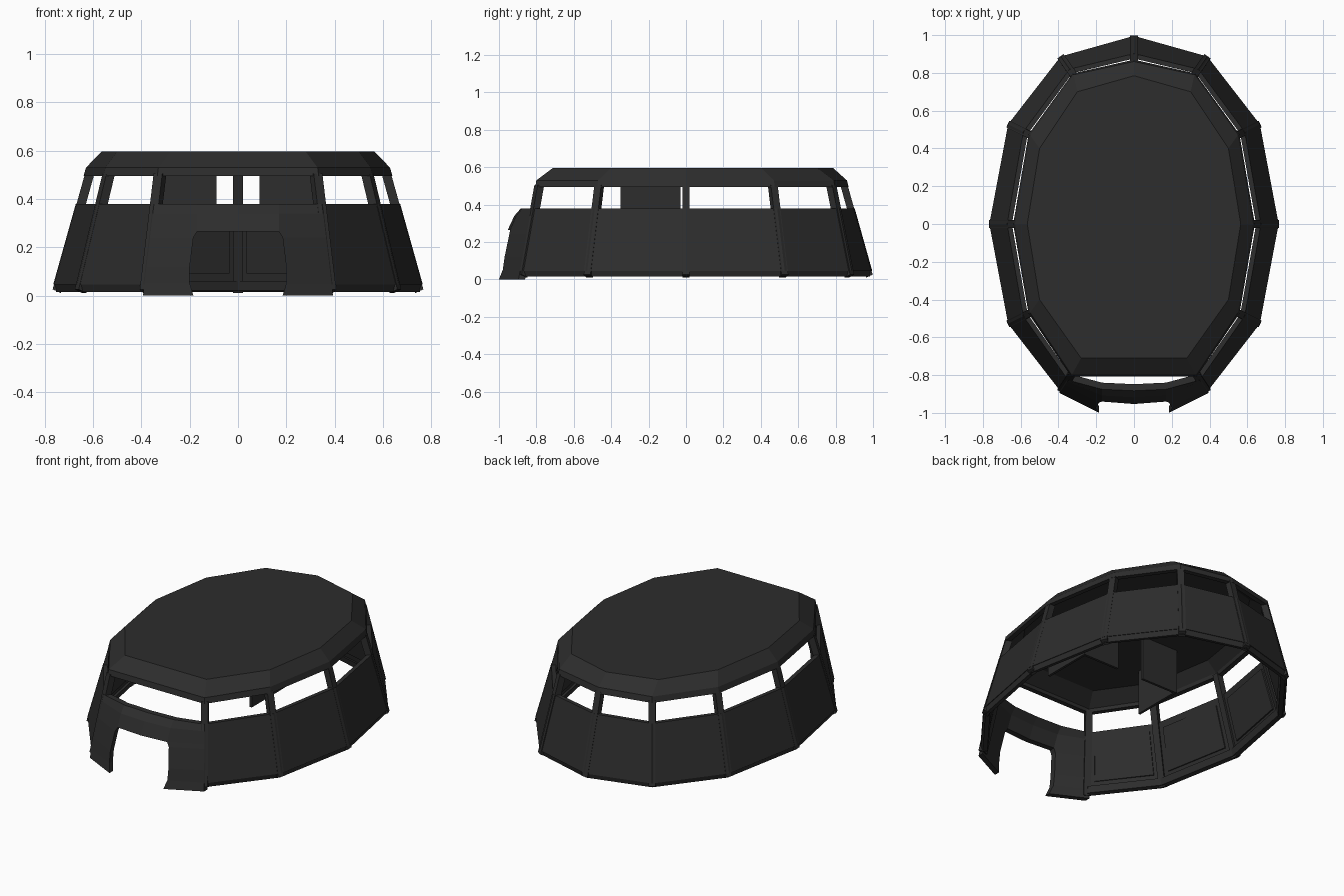
import bpy, bmesh
from mathutils import Vector

cube = bpy.data.objects.get("Cube")
if cube:
    bpy.data.objects.remove(cube, do_unlink=True)

mat = bpy.data.materials.new("charcoal")
mat.use_nodes = True
COLOR = (0.026, 0.026, 0.026, 1)
mat.diffuse_color = COLOR
bsdf = next(n for n in mat.node_tree.nodes if n.type == 'BSDF_PRINCIPLED')
bsdf.inputs["Base Color"].default_value = COLOR


def mirrored(half):
    """Ring from the front left corner, past the back, to the front right corner."""
    return [Vector(p) for p in half] + [Vector((-x, y)) for x, y in reversed(half[:-1])]


BASE = mirrored([(.39, -.89), (.67, -.53), (.77, 0), (.67, .53), (.39, .89), (0, 1)])
EAVE = mirrored([(.33, -.80), (.55, -.47), (.63, 0), (.55, .47), (.32, .79), (0, .86)])
ROOF = mirrored([(.28, -.71), (.50, -.40), (.565, 0), (.50, .40), (.30, .70), (0, .785)])
N = len(BASE)
BASE_Z, EAVE_Z, SILL_Z, HEAD_Z = .03, .53, .38, .495


def edge_normal(i):
    d = (BASE[(i + 1) % N] - BASE[i % N]).normalized()
    return Vector((d.y, -d.x))


def miter(i):
    a, b = edge_normal(i - 1), edge_normal(i)
    return (a + b) / (1 + a.dot(b))


def wall_point(i, z, inset=0):
    """Point on the sloping wall corner i at height z."""
    p = BASE[i].lerp(EAVE[i], (z - BASE_Z) / (EAVE_Z - BASE_Z)) - miter(i) * inset
    return Vector((p.x, p.y, z))


def finish(name, bm):
    bmesh.ops.recalc_face_normals(bm, faces=bm.faces)
    mesh = bpy.data.meshes.new(name)
    bm.to_mesh(mesh)
    bm.free()
    mesh.materials.append(mat)
    obj = bpy.data.objects.new(name, mesh)
    bpy.context.collection.objects.link(obj)
    return obj


def loft(name, sections):
    """Join closed sections in order and cap both ends."""
    bm = bmesh.new()
    rows = [[bm.verts.new(p) for p in s] for s in sections]
    n = len(rows[0])
    for a, b in zip(rows, rows[1:]):
        for j in range(n):
            k = (j + 1) % n
            bm.faces.new((a[j], a[k], b[k], b[j]))
    bm.faces.new(rows[0])
    bm.faces.new(rows[-1])
    return finish(name, bm)


def wall_sweep(name, profile):
    return loft(name, [[wall_point(i, z, d) for z, d in profile] for i in range(N)])


def box(name, lo, hi):
    return loft(name, [[(x, y, z) for x, y in
                        ((lo[0], lo[1]), (hi[0], lo[1]), (hi[0], hi[1]), (lo[0], hi[1]))]
                       for z in (lo[2], hi[2])])


# Lower wall and the beam along its foot
wall_sweep("lower_wall", [(.045, 0), (SILL_Z, 0), (SILL_Z, .025), (.045, .025)])
wall_sweep("foot_beam", [(.045, .004), (.06, .045), (.02, .045), (.015, .02)])

# Roof with eave band, sloped edge and ceiling
header = lambda z, d: [wall_point(i, z, d) for i in range(N)]
loft("roof", [
    [(p.x * .96, p.y * .96, .575) for p in ROOF],
    header(.515, .03), header(HEAD_Z, .03),
    header(HEAD_Z, 0), header(EAVE_Z, 0),
    [(p.x, p.y, .597) for p in ROOF],
])

# Corner posts
for i in range(N):
    out = miter(i).normalized()
    side = Vector((-out.y, out.x, 0)) * .02
    out = Vector((out.x, out.y, 0))

    def post_section(z_out, z_in):
        a = wall_point(i, z_out) - out * .003
        b = wall_point(i, z_in) - out * .042
        return [a + side, a - side, b - side, b + side]
    loft(f"post_{i + 1}", [post_section(.026, .01), post_section(.505, .505)])

# Inner wall panels between posts
for i in range(N - 1):
    def panel_section(d):
        corners = []
        for z, u in ((.09, .1), (.09, .9), (.34, .9), (.34, .1)):
            corners.append(wall_point(i, z, d).lerp(wall_point(i + 1, z, d), u))
        return corners
    loft(f"inner_panel_{i + 1}", [panel_section(.023), panel_section(.032)])

# Front entrance wall: height, jamb x, jamb y, middle y
ROWS = [(0, .185, -1.0, 0), (.05, .2, -.98, 0), (.12, .2, -.97, 0),
        (.24, .185, -.945, 0), (.265, .17, -.94, -.953),
        (.34, .17, -.908, -.918), (SILL_Z, .17, -.875, -.883)]
bm = bmesh.new()
grid = []
for z, jx, jy, my in ROWS:
    c = wall_point(0, z)
    points = [(c.x, c.y), (jx, jy), (0, my), (-jx, jy), (-c.x, c.y)]
    grid.append([bm.verts.new((x, y, z)) for x, y in points])
for r in range(len(ROWS) - 1):
    for c in range(4):
        if c in (0, 3) or ROWS[r][3]:
            bm.faces.new((grid[r][c], grid[r][c + 1], grid[r + 1][c + 1], grid[r + 1][c]))
bmesh.ops.delete(bm, geom=[v for v in bm.verts if not v.link_faces], context='VERTS')
ext = bmesh.ops.extrude_face_region(bm, geom=bm.faces[:], use_keep_orig=True)
bmesh.ops.translate(bm, vec=(0, .035, 0),
                    verts=[g for g in ext["geom"] if isinstance(g, bmesh.types.BMVert)])
finish("entrance_wall", bm)

# Hanging L-shaped partitions under the ceiling
for name, s in (("left", 1), ("right", -1)):
    xs = sorted((s * .09, s * .34))
    box(f"{name}_cross_partition", (xs[0], -.045, .30), (xs[1], -.03, .58))
    xs = sorted((s * .325, s * .34))
    box(f"{name}_side_partition", (xs[0], -.35, .30), (xs[1], -.03, .58))
